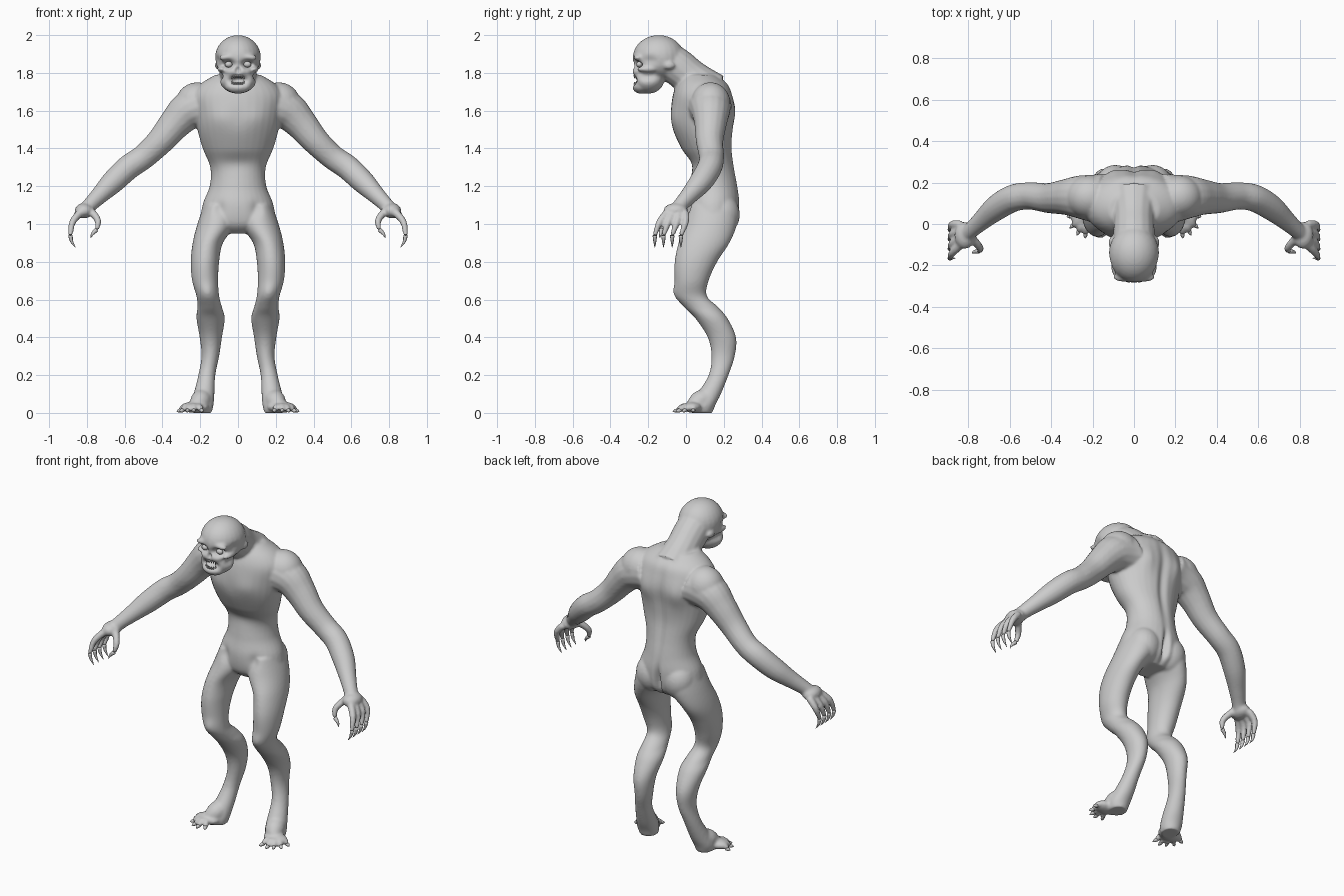
import bpy, bmesh, math
from mathutils import Vector

cube = bpy.data.objects.get("Cube")
if cube:
    bpy.data.objects.remove(cube, do_unlink=True)


def material(name, value):
    mat = bpy.data.materials.new(name)
    mat.use_nodes = True
    color = (value, value, value, 1)
    mat.diffuse_color = color
    mat.node_tree.nodes["Principled BSDF"].inputs["Base Color"].default_value = color
    return mat


skin = material("grey_skin", 0.6)


def spline(rows, steps=5):
    """Catmull-Rom interpolation of rows of any width."""
    rows = [Vector(r) for r in rows]
    padded = [rows[0]] + rows + [rows[-1]]
    out = []
    for a, b, c, d in zip(padded, padded[1:], padded[2:], padded[3:]):
        for i in range(steps):
            t = i / steps
            out.append(b + (c - a) * (t / 2) + (a * 2 - b * 5 + c * 4 - d) * (t * t / 2)
                       + (b * 3 - a - c * 3 + d) * (t ** 3 / 2))
    return out + [rows[-1]]


def loft(bm, rings, sides=20):
    """Closed skin through rings given as (centre, axis, axis)."""
    loops = []
    for centre, u, v in rings:
        angles = [math.tau * i / sides for i in range(sides)]
        loops.append([bm.verts.new(centre + u * math.cos(a) + v * math.sin(a)) for a in angles])
    for low, high in zip(loops, loops[1:]):
        for i in range(sides):
            j = (i + 1) % sides
            bm.faces.new((low[i], low[j], high[j], high[i]))
    bm.faces.new(loops[0][::-1])
    bm.faces.new(loops[-1])


def stack(bm, rows):
    """Horizontal slices: height, x range, y range."""
    rings = []
    for z, left, right, front, back in spline(rows):
        rings.append((Vector(((left + right) / 2, (front + back) / 2, z)),
                      Vector(((right - left) / 2, 0, 0)), Vector((0, (back - front) / 2, 0))))
    loft(bm, rings, 32)


def tube(bm, rows, sides=16, steps=5):
    """Round limb along points with a radius."""
    pts = spline(rows, steps)
    rings = []
    for i, p in enumerate(pts):
        along = (pts[min(i + 1, len(pts) - 1)] - pts[max(i - 1, 0)]).to_3d().normalized()
        u = along.orthogonal() if abs(along.y) > 0.95 else along.cross(Vector((0, 1, 0)))
        u.normalize()
        rings.append((p.to_3d(), u * p[3], along.cross(u) * p[3]))
    loft(bm, rings, sides)


def ball(bm, centre, radii):
    new = bmesh.ops.create_uvsphere(bm, u_segments=24, v_segments=16, radius=1)["verts"]
    for v in new:
        v.co = Vector(centre) + Vector(a * b for a, b in zip(v.co, radii))


def mirror(bm):
    copy = bmesh.ops.duplicate(bm, geom=bm.verts[:] + bm.edges[:] + bm.faces[:])["geom"]
    for v in copy:
        if isinstance(v, bmesh.types.BMVert):
            v.co.x = -v.co.x


def finish(bm, name):
    bmesh.ops.recalc_face_normals(bm, faces=bm.faces[:])
    mesh = bpy.data.meshes.new(name)
    bm.to_mesh(mesh)
    bm.free()
    mesh.materials.append(skin)
    obj = bpy.data.objects.new(name, mesh)
    bpy.context.collection.objects.link(obj)
    mesh.polygons.foreach_set("use_smooth", [True] * len(mesh.polygons))
    return obj


body = bmesh.new()
claws = bmesh.new()

# Leg
stack(body, [(1.1, .03, .18, .02, .27), (1, .015, .215, -.01, .27), (.9, .08, .24, -.04, .23),
             (.8, .1, .25, -.06, .165), (.7, .105, .243, -.06, .12), (.62, .1, .22, -.055, .11),
             (.56, .085, .215, -.01, .17), (.5, .07, .22, .05, .22), (.4, .085, .203, .115, .265),
             (.3, .1, .193, .135, .258), (.2, .12, .21, .12, .225), (.1, .125, .235, .06, .185),
             (.04, .13, .25, .03, .155), (0, .14, .24, .03, .14)])
ball(body, (.09, .19, 1.05), (.095, .095, .11))

# Foot and toes
tube(body, [(.18, .13, .09, .05), (.2, .07, .06, .055), (.225, .03, .035, .035)])
ball(body, (.23, .035, .03), (.075, .05, .03))
for x, y in ((.325, .035), (.31, -.02), (.275, -.055), (.235, -.07), (.185, -.06)):
    tip = Vector((x, y, .008))
    root = Vector((.23, .05, .035)).lerp(tip, .3)
    bend = root.lerp(tip, .4) + Vector((0, 0, .012))
    end = root.lerp(tip, .72)
    tube(body, [(*root, .022), (*bend, .018), (*end, .013)])
    tube(claws, [(*root.lerp(tip, .62), .011), (*root.lerp(tip, .85), .009), (*tip, .001)], 8, 3)

# Arm and shoulder
ball(body, (.215, .13, 1.64), (.115, .105, .11))
tube(body, [(.16, .12, 1.63, .12), (.26, .13, 1.6, .105), (.33, .13, 1.535, .087),
            (.41, .125, 1.44, .073), (.5, .135, 1.355, .066), (.58, .125, 1.3, .066),
            (.66, .08, 1.225, .062), (.73, .02, 1.155, .048), (.78, -.025, 1.105, .04),
            (.81, -.05, 1.07, .04)])
ball(body, (.815, -.055, 1.07), (.05, .065, .04))


def finger(root, bend, end, tip):
    tube(body, [(*root, .021), (*bend, .018), (*end, .012)])
    hook = Vector(end).lerp(Vector(tip), .5) + Vector((.007, 0, 0))
    tube(claws, [(*end, .012), (*hook, .008), (*tip, .001)], 8, 3)


# Four curled fingers and a thumb
for i in range(4):
    y = -.165 + .046 * i
    finger((.835, -.1 + .032 * i, 1.06), (.876, y + .025, 1.01), (.887, y, .94), (.86, y, .875))
finger((.78, -.07, 1.07), (.742, -.115, 1.02), (.748, -.13, .97), (.78, -.14, .925))

# Cheekbone, brow ridge, ear
ball(body, (.082, -.2, 1.82), (.03, .06, .018))
ball(body, (.05, -.255, 1.88), (.05, .025, .02))
ball(body, (.108, -.09, 1.84), (.014, .03, .022))
mirror(body)
mirror(claws)

# Torso
torso = [(.95, .09, .06, .22), (1, .19, .01, .27), (1.1, .188, 0, .285), (1.2, .15, .02, .275),
         (1.3, .147, .025, .258), (1.4, .187, -.025, .245), (1.5, .215, -.068, .25),
         (1.6, .235, -.078, .262), (1.68, .24, -.07, .247), (1.74, .2, -.05, .222),
         (1.79, .12, -.02, .16)]
stack(body, [(z, -w, w, front, back) for z, w, front, back in torso])

# Neck, skull and jaw
tube(body, [(0, .12, 1.69, .125), (0, .03, 1.77, .1), (0, -.05, 1.835, .1), (0, -.13, 1.88, .1)])
ball(body, (0, -.145, 1.88), (.122, .137, .12))
ball(body, (0, -.2, 1.765), (.098, .085, .075))
ball(body, (0, -.24, 1.73), (.07, .045, .04))
ball(body, (0, -.25, 1.81), (.07, .037, .04))

# Fuse the parts into one skin
rough = finish(body, "rough_body")
remesh = rough.modifiers.new("fuse", "REMESH")
remesh.mode = "VOXEL"
remesh.voxel_size = .008
smooth = rough.modifiers.new("soften", "SMOOTH")
smooth.iterations = 5
graph = bpy.context.evaluated_depsgraph_get()
fused = bpy.data.meshes.new_from_object(rough.evaluated_get(graph))
bpy.data.objects.remove(rough, do_unlink=True)
body = bmesh.new()
body.from_mesh(fused)


def sculpt(centre, radii, push):
    """Soft push on both sides of the body."""
    for v in body.verts:
        side = math.copysign(1, v.co.x) if centre[0] else 1
        local = Vector((v.co.x * side, v.co.y, v.co.z)) - Vector(centre)
        d = sum((a / r) ** 2 for a, r in zip(local, radii))
        if d < 6:
            v.co += Vector((push[0] * side, push[1], push[2])) * math.exp(-d)


# Eye sockets, nose, mouth, temples
sculpt((.05, -.27, 1.845), (.026, .06, .02), (0, .045, 0))
sculpt((0, -.28, 1.815), (.013, .05, .016), (0, .025, 0))
sculpt((0, -.28, 1.762), (.042, .06, .02), (0, .055, 0))
sculpt((.1, -.2, 1.78), (.03, .05, .02), (-.015, 0, 0))
sculpt((.11, -.19, 1.865), (.03, .04, .025), (-.012, 0, 0))
# Spine, buttock cleft, shoulder blades
sculpt((0, .26, 1.45), (.025, .08, .25), (0, -.015, 0))
sculpt((0, .28, 1.04), (.016, .08, .08), (0, -.035, 0))
sculpt((.11, .25, 1.58), (.05, .06, .08), (0, .014, 0))
# Chest, belly, groin crease, knee
sculpt((.1, -.06, 1.56), (.08, .06, .06), (0, -.01, 0))
sculpt((0, .02, 1.33), (.1, .06, .05), (0, .012, 0))
sculpt((.1, 0, 1.08), (.03, .06, .04), (0, .012, 0))
sculpt((.16, -.05, .64), (.035, .05, .04), (0, -.008, 0))
finish(body, "body")
finish(claws, "claws")

# Eyes
eyes = bmesh.new()
ball(eyes, (.05, -.247, 1.845), (.02, .016, .016))
mirror(eyes)
finish(eyes, "eyes")

# Two rows of pointed teeth
teeth = bmesh.new()
for i in range(-4, 5):
    x, y = i * .0105, -.272 + .0013 * i * i
    long = .024 if abs(i) == 3 else .017
    tube(teeth, [(x, y, 1.788, .006), (x, y - .002, 1.788 - long, .001)], 8, 2)
    tube(teeth, [(x, y, 1.738, .006), (x, y - .002, 1.736 + long, .001)], 8, 2)
finish(teeth, "teeth")
